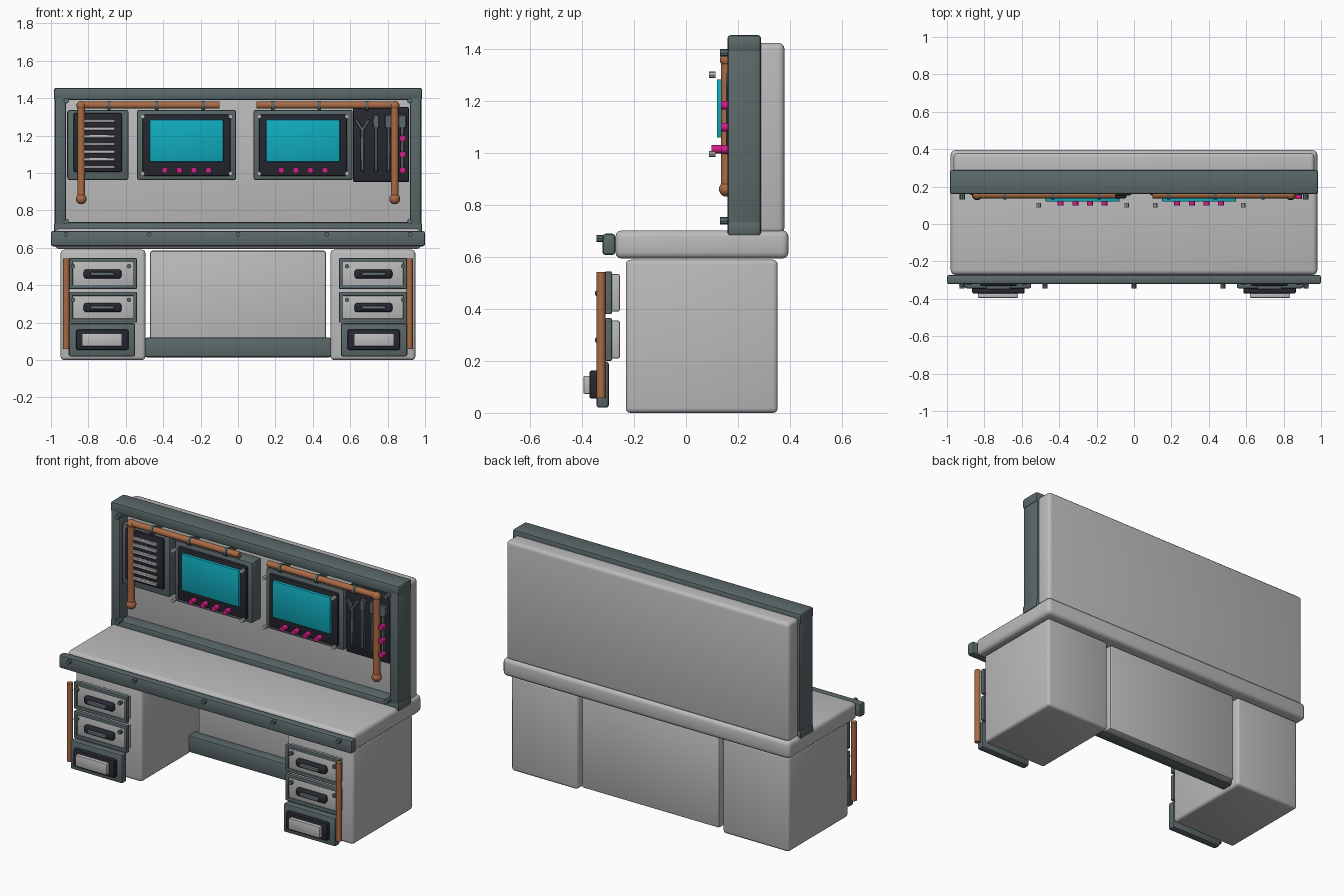
import bpy, bmesh, math
from mathutils import Matrix, Vector

if "Cube" in bpy.data.objects:
    bpy.data.objects.remove(bpy.data.objects["Cube"])


def mat(name, r, g, b):
    m = bpy.data.materials.new(name)
    m.diffuse_color = (r, g, b, 1)
    m.use_nodes = True
    m.node_tree.nodes["Principled BSDF"].inputs["Base Color"].default_value = m.diffuse_color
    return m


LIGHT = mat("light_grey", 0.50, 0.50, 0.50)
STEEL = mat("slate_grey", 0.105, 0.14, 0.145)
DARK = mat("near_black", 0.02, 0.021, 0.03)
CYAN = mat("screen_cyan", 0.005, 0.41, 0.51)
COPPER = mat("copper", 0.40, 0.145, 0.058)
PINK = mat("pink", 0.66, 0.012, 0.24)


def finish(bm, name, m):
    me = bpy.data.meshes.new(name)
    bm.to_mesh(me)
    bm.free()
    me.materials.append(m)
    ob = bpy.data.objects.new(name, me)
    bpy.context.collection.objects.link(ob)
    return ob


def box(name, m, x, y, z, bev=0.006, seg=2, tilt=0):
    """Bevelled box from (min, max) ranges, optionally tilted about y."""
    size = [abs(r[1] - r[0]) for r in (x, y, z)]
    mid = Vector([(r[0] + r[1]) / 2 for r in (x, y, z)])
    bm = bmesh.new()
    bmesh.ops.create_cube(bm, size=1, matrix=Matrix.Diagonal((*size, 1)))
    if bev:
        bmesh.ops.bevel(bm, geom=bm.edges[:], offset=min(bev, min(size) * 0.4),
                        segments=seg, affect='EDGES', profile=0.5)
    bm.transform(Matrix.Translation(mid) @ Matrix.Rotation(tilt, 4, 'Y'))
    return finish(bm, name, m)


def rod(name, m, a, b, r, n=16):
    """Cylinder between two points."""
    a, b = Vector(a), Vector(b)
    rot = (b - a).to_track_quat('Z', 'Y').to_matrix().to_4x4()
    bm = bmesh.new()
    bmesh.ops.create_cone(bm, cap_ends=True, segments=n, radius1=r, radius2=r,
                          depth=(b - a).length,
                          matrix=Matrix.Translation((a + b) / 2) @ rot)
    return finish(bm, name, m)


def ball(name, m, p, r):
    bm = bmesh.new()
    bmesh.ops.create_uvsphere(bm, u_segments=16, v_segments=10, radius=r,
                              matrix=Matrix.Translation(p))
    return finish(bm, name, m)


def ring(name, m, x, y, z, w, wb=None):
    """Rectangular frame from four bars."""
    wb = wb or w
    box(name + "_top", m, x, y, (z[1] - w, z[1]))
    box(name + "_bottom", m, x, y, (z[0], z[0] + wb))
    box(name + "_left", m, (x[0], x[0] + w), y, (z[0] + .004, z[1] - .004))
    box(name + "_right", m, (x[1] - w, x[1]), y, (z[0] + .004, z[1] - .004))


# Bench top and front rail
box("bench_top", LIGHT, (-.98, .98), (-.275, .392), (.594, .703), .025, 3)
box("front_rail", STEEL, (-1, 1), (-.325, -.275), (.608, .69), .012)
for x in (-.92, -.475, 0, .475, .92):
    rod("rail_bolt", STEEL, (x, -.348, .672), (x, -.32, .672), .013, 8)

# Knee-space back panel and kick bar
box("knee_panel", LIGHT, (-.47, .47), (.28, .345), (.02, .585), .012)
box("kick_bar", STEEL, (-.497, .497), (.22, .295), (.015, .12), .01)

# Backboard and its frame
box("backboard", LIGHT, (-.965, .965), (.235, .376), (.69, .1 + 1.325), .022, 3)
FY = (.157, .286)
box("frame_top", STEEL, (-.985, .985), FY, (1.39, 1.455), .012)
box("frame_bottom", STEEL, (-.985, .985), FY, (.682, .737), .012)
for s in (-1, 1):
    box("frame_post", STEEL, (s * .92, s * .98), FY, (.69, 1.445), .012)
    for z in (.74, 1.387):
        rod("frame_bolt", STEEL, (s * .918, .127, z), (s * .918, .17, z), .015, 8)

# Cabinets with two drawers, a lower vent and a copper side pipe
for s in (-1, 1):
    def mx(a, b):
        return tuple(sorted((s * a, s * b)))
    box("cabinet", LIGHT, mx(.495, .948), (-.235, .35), (0, .59), .018, 3)
    for z in (.2, .38):
        ring("drawer_frame", STEEL, mx(.54, .905), (-.316, -.288), (z, z + .165), .022)
        box("drawer_front", LIGHT, mx(.55, .895), (-.308, -.258), (z + .01, z + .155))
        box("handle_plate", DARK, mx(.623, .825), (-.335, -.3), (z + .056, z + .105), .014, 3)
        box("handle_grip", STEEL, mx(.66, .79), (-.354, -.33), (z + .07, z + .091), .008)
        for x in (.583, .882):
            rod("drawer_bolt", STEEL, (s * x, -.33, z + .122), (s * x, -.3, z + .122), .012, 8)
    box("lower_panel", STEEL, mx(.55, .905), (-.347, -.3), (.02, .197), .01)
    box("lower_bezel", DARK, mx(.585, .865), (-.375, -.34), (.055, .163), .008)
    box("lower_plate", LIGHT, mx(.62, .835), (-.398, -.37), (.073, .143), .005)
    rod("cabinet_pipe", COPPER, (s * .918, -.33, .058), (s * .918, -.33, .542), .017, 12)

# Two screens with knobs and corner bolts
for cx in (-.275, .348):
    box("screen_case", STEEL, (cx - .265, cx + .265), (.15, .24), (.962, 1.338), .012)
    box("screen_bezel", DARK, (cx - .235, cx + .235), (.134, .16), (.985, 1.312), .012)
    box("screen", CYAN, (cx - .197, cx + .197), (.116, .14), (1.06, 1.285), .004)
    for i in range(4):
        x = cx - .117 + i * .078
        rod("screen_knob", PINK, (x, .096, 1.015), (x, .136, 1.015), .016, 12)
    for sx in (-.235, .235):
        for z in (.997, 1.302):
            rod("screen_bolt", LIGHT, (cx + sx, .086, z), (cx + sx, .11, z), .012, 8)

# Slatted vent on the left
box("vent_case", STEEL, (-.913, -.585), (.165, .24), (.963, 1.337), .012)
box("vent_recess", DARK, (-.88, -.62), (.152, .18), (1.005, 1.322), .01)
for i in range(7):
    z = 1.032 + i * .041
    box("vent_slat", LIGHT, (-.835, -.657), (.138, .16), (z - .009, z + .009), .003, 1)

# Tool board on the right
box("tool_board", DARK, (.615, .915), (.17, .24), (.952, 1.352), .008)
TY = (.152, .175)
for x in (.665, .738, .805, .878):
    box("tool_shaft", STEEL, (x - .009, x + .009), TY, (1.01, 1.245), .003, 1)
for t in (-1, 1):
    box("wrench_jaw", STEEL, (.665 + t * .018 - .008, .665 + t * .018 + .008), TY,
        (1.225, 1.29), .003, 1, t * math.radians(32))
for x, w in ((.738, .016), (.805, .02), (.878, .022)):
    box("tool_head", STEEL, (x - w, x + w), TY, (1.24, 1.31), .004, 1)
for z in (1.015, 1.1, 1.185):
    rod("board_knob", PINK, (.88, .132, z), (.88, .16, z), .017, 12)

# Copper pipes with elbows and clamps
PY = .153
for s in (-1, 1):
    rod("pipe_run", COPPER, (s * .838, PY, 1.363), (s * .098, PY, 1.363), .019)
    rod("pipe_drop", COPPER, (s * .838, PY, .862), (s * .838, PY, 1.363), .021)
    ball("pipe_elbow", COPPER, (s * .838, PY, 1.36), .026)
    ball("pipe_end", COPPER, (s * .838, PY, .862), .029)
    for x in (.185, .435, .69):
        rod("pipe_clamp", STEEL, (s * x - .009, PY, 1.36), (s * x + .009, PY, 1.36), .026)
        box("clamp_foot", STEEL, (s * x - .008, s * x + .008), (PY, .24), (1.345, 1.375), .002, 1)

# Smooth rounded parts, keep hard edges, centre in depth
bpy.ops.object.select_all(action='SELECT')
bpy.context.view_layer.objects.active = bpy.context.selected_objects[0]
bpy.ops.object.shade_smooth_by_angle(angle=math.radians(40))
for ob in bpy.context.selected_objects:
    ob.location.y += .003
